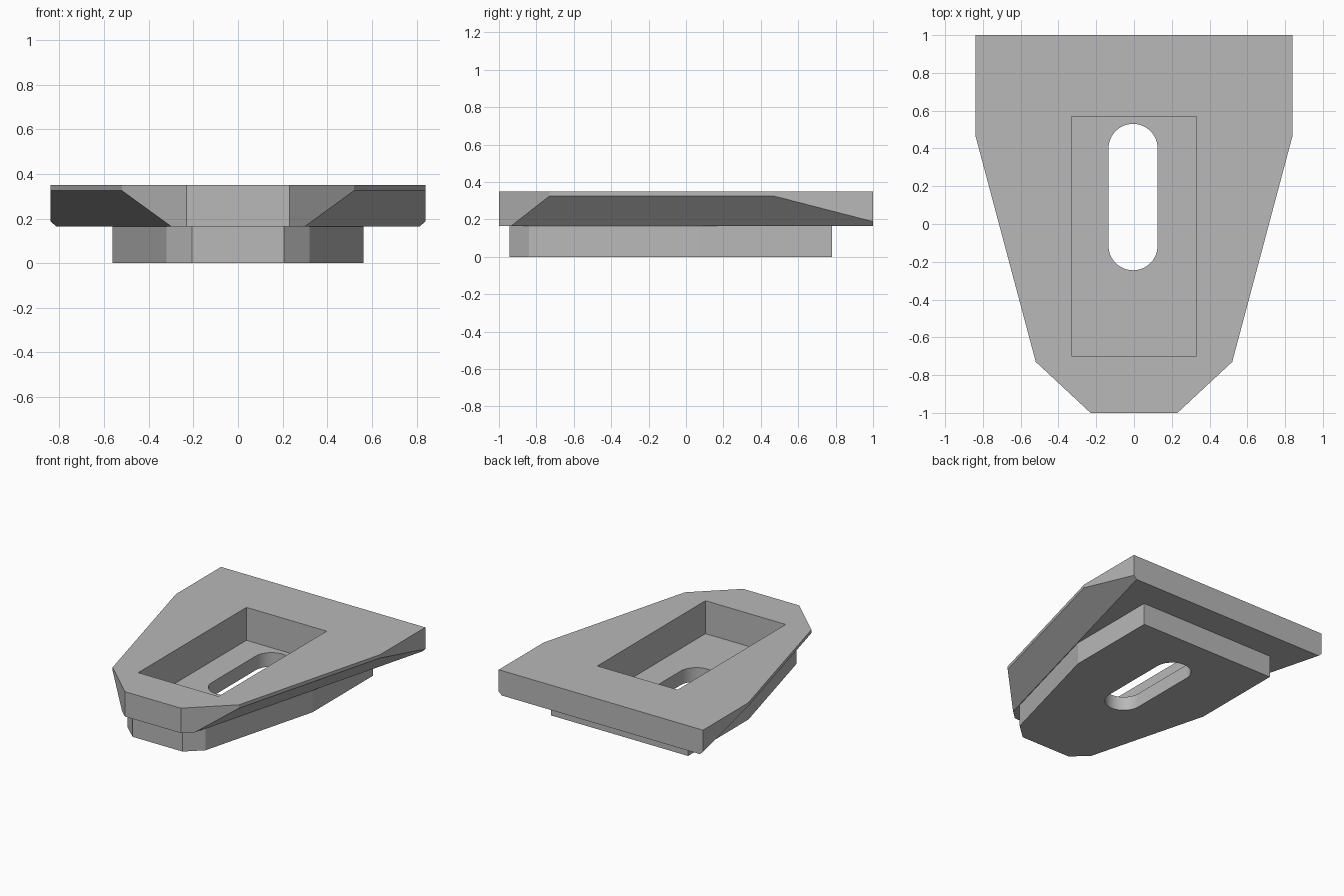
import bpy, bmesh, math
from mathutils import Vector

cube = bpy.data.objects.get("Cube")
if cube:
    bpy.data.objects.remove(cube, do_unlink=True)

grey = bpy.data.materials.new("plain grey")
grey.use_nodes = True
colour = (0.48, 0.48, 0.48, 1)
grey.diffuse_color = colour
grey.node_tree.nodes["Principled BSDF"].inputs["Base Color"].default_value = colour


def mirrored(half):
    """Close a right-hand half outline by mirroring it across x = 0."""
    return half + [(-x, y) for x, y in reversed(half)]


def prism(name, outline, low, high, cuts=()):
    """Extrude an outline upward, then slice off material beyond each plane."""
    bm = bmesh.new()
    base = bm.faces.new([bm.verts.new((x, y, low)) for x, y in outline])
    top = bmesh.ops.extrude_face_region(bm, geom=[base])["geom"]
    bmesh.ops.translate(bm, vec=(0, 0, high - low),
                        verts=[v for v in top if isinstance(v, bmesh.types.BMVert)])
    for point, normal in cuts:
        bmesh.ops.bisect_plane(bm, geom=bm.verts[:] + bm.edges[:] + bm.faces[:],
                               plane_co=point, plane_no=normal, clear_outer=True)
        bmesh.ops.holes_fill(bm, edges=[e for e in bm.edges if e.is_boundary], sides=0)
    bmesh.ops.recalc_face_normals(bm, faces=bm.faces[:])
    mesh = bpy.data.meshes.new(name)
    bm.to_mesh(mesh)
    bm.free()
    mesh.materials.append(grey)
    obj = bpy.data.objects.new(name, mesh)
    bpy.context.collection.objects.link(obj)
    return obj


def combine(target, tool, operation):
    """Apply a boolean and discard the tool object."""
    tool.hide_render = True
    mod = target.modifiers.new(operation.lower(), "BOOLEAN")
    mod.operation = operation
    mod.solver = "EXACT"
    mod.object = tool
    bpy.context.view_layer.objects.active = target
    bpy.ops.object.modifier_apply(modifier=mod.name)
    bpy.data.objects.remove(tool, do_unlink=True)


# Flange with 45 degree undercuts along its tapered sides
bottom, middle, top = 0.0, 0.165, 0.35
knee, nose = Vector((0.84, 0.47, 0.325)), Vector((0.52, -0.73, 0.325))
along = (knee - nose).normalized()
outward = along.cross(Vector((0, 0, 1)))
slope = outward - Vector((0, 0, 1))
undercuts = [(Vector((s * knee.x, knee.y, knee.z)),
              Vector((s * slope.x, slope.y, slope.z)).normalized()) for s in (1, -1)]
plate = prism("slotted_plate",
              mirrored([(0.23, -1), (0.52, -0.73), (0.84, 0.47), (0.84, 1)]),
              middle, top, undercuts)

# Narrower block under the flange
block = prism("lower_block",
              mirrored([(0.205, -0.945), (0.32, -0.84), (0.563, 0.07), (0.563, 0.78)]),
              bottom, middle)
combine(plate, block, "UNION")

# Rectangular pocket in the top
pocket = prism("pocket_cutter", mirrored([(0.33, -0.70), (0.33, 0.57)]), 0.105, 0.5)
combine(plate, pocket, "DIFFERENCE")

# Round-ended slot through the pocket floor
radius, steps = 0.13, 24
slot_outline = []
for centre_y, start in ((0.40, 0), (-0.115, math.pi)):
    for i in range(steps + 1):
        a = start + math.pi * i / steps
        slot_outline.append((radius * math.cos(a) - 0.005, centre_y + radius * math.sin(a)))
slot = prism("slot_cutter", slot_outline, -0.1, 0.3)
combine(plate, slot, "DIFFERENCE")

# Smooth slot ends, crisp edges elsewhere
bpy.ops.object.select_all(action="DESELECT")
plate.select_set(True)
bpy.context.view_layer.objects.active = plate
bpy.ops.object.shade_smooth_by_angle(angle=math.radians(12))
